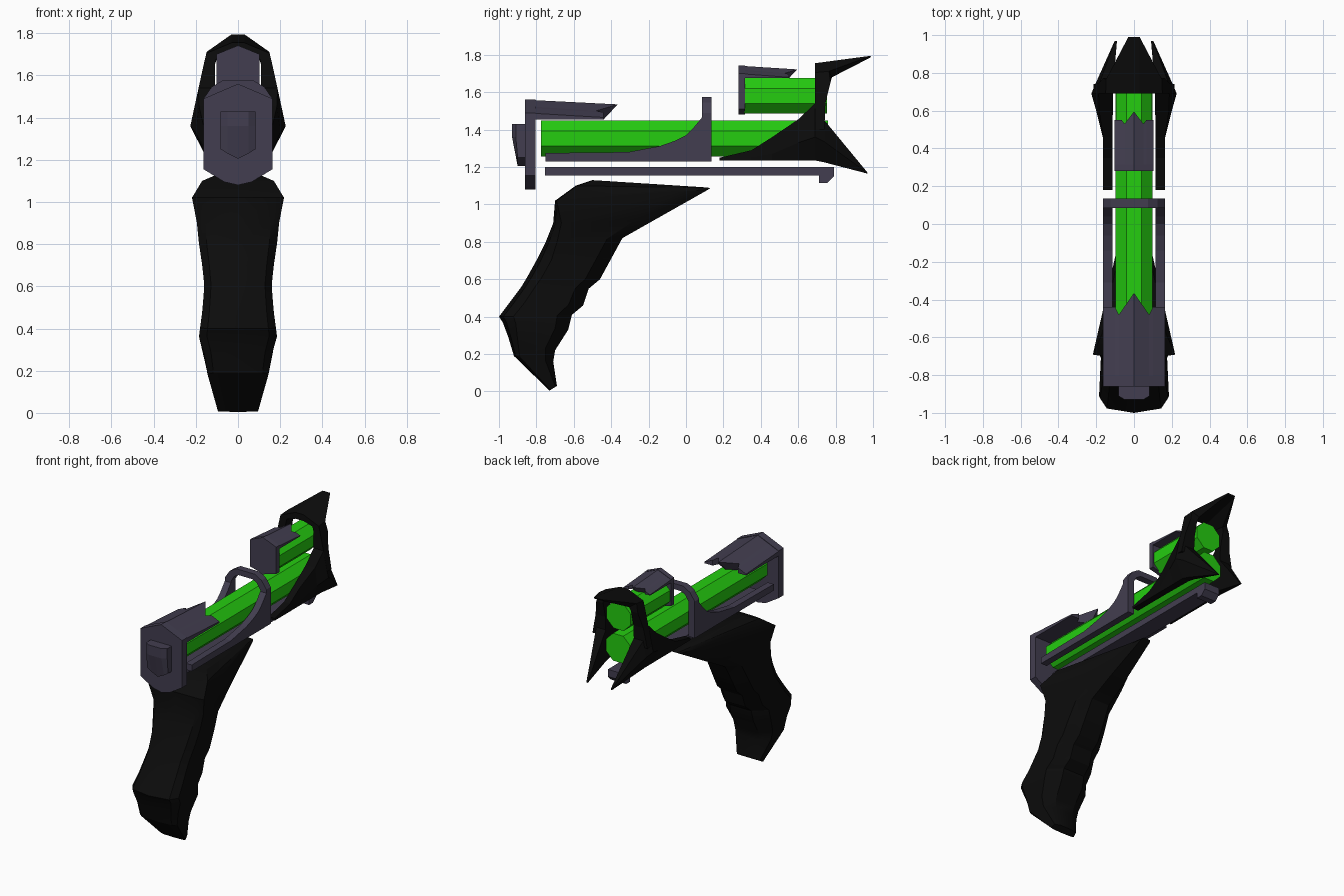
import bpy, bmesh, math

cube = bpy.data.objects.get("Cube")
if cube:
    bpy.data.objects.remove(cube, do_unlink=True)


def material(name, rgb, rough=0.7):
    m = bpy.data.materials.new(name)
    m.use_nodes = True
    m.diffuse_color = (*rgb, 1)
    bsdf = m.node_tree.nodes["Principled BSDF"]
    bsdf.inputs["Base Color"].default_value = (*rgb, 1)
    bsdf.inputs["Roughness"].default_value = rough
    return m


GREEN = material("bright green", (0.018, 0.61, 0.005))
GREY = material("purple grey", (0.055, 0.048, 0.08))
BLACK = material("matte black", (0.0035, 0.0035, 0.0035))


def flip(section):
    return [(-x, y, z) for x, y, z in section]


def loft(name, sections, mat, mirror=False, smooth=False):
    """Skin a row of matching cross-sections and cap both ends."""
    bm = bmesh.new()
    rows = [sections, [flip(s) for s in sections]] if mirror else [sections]
    for row in rows:
        rings = [[bm.verts.new(p) for p in s] for s in row]
        n = len(rings[0])
        for a, b in zip(rings, rings[1:]):
            for i in range(n):
                j = (i + 1) % n
                bm.faces.new((a[i], a[j], b[j], b[i]))
        bm.faces.new(rings[0])
        bm.faces.new(rings[-1])
    bmesh.ops.remove_doubles(bm, verts=bm.verts, dist=0.0002)
    bmesh.ops.recalc_face_normals(bm, faces=bm.faces)
    me = bpy.data.meshes.new(name)
    bm.to_mesh(me)
    bm.free()
    me.materials.append(mat)
    ob = bpy.data.objects.new(name, me)
    bpy.context.collection.objects.link(ob)
    if smooth:
        bpy.ops.object.select_all(action="DESELECT")
        ob.select_set(True)
        bpy.context.view_layer.objects.active = ob
        bpy.ops.object.shade_smooth_by_angle(angle=math.radians(28))
    return ob


def arch(half):
    """Complete a half arch by reflecting its sections across x = 0."""
    return half + [flip(s) for s in reversed(half)]


# Octagonal energy tubes
def tube(name, y0, y1, zc, apothem):
    r = apothem / math.cos(math.pi / 8)
    ring = [(r * math.cos(math.pi / 8 + i * math.pi / 4),
             zc + r * math.sin(math.pi / 8 + i * math.pi / 4)) for i in range(8)]
    loft(name, [[(x, y, z) for x, z in ring] for y in (y0, y1)], GREEN)


tube("lower_tube", -0.775, 0.76, 1.353, 0.097)
tube("upper_tube", 0.31, 0.755, 1.58, 0.095)


# End plate plus ridged cover with a notched tip
def end_plate(name, y0, y1, w, top, side, low, bottom):
    half = [(0, top), (w, side), (w, low), (w * 0.4, bottom + 0.015), (0, bottom)]
    outline = half + [(-x, z) for x, z in reversed(half[1:-1])]
    loft(name, [[(x, y, z) for x, z in outline] for y in (y0, y1)], GREY)


def cover(name, y0, w, ridge, side, base, ends, drop):
    """ends: (x, y) of the notched rim from the outside to the middle."""
    cols = [(-x, y) for x, y in ends] + [(x, y) for x, y in reversed(ends[:-1])]
    y_base = ends[0][1]
    sections = []
    for x, y in cols:
        zt = side + (ridge - side) * (1 - abs(x) / w)
        sections.append([(x, y0, base), (x, min(y, y_base), base),
                         (x, y, zt - drop), (x, y0, zt)])
    loft(name, sections, GREY)


end_plate("rear_plate", -0.86, -0.805, 0.163, 1.56, 1.49, 1.155, 1.08)
cover("rear_cover", -0.86, 0.163, 1.56, 1.49, 1.455,
      [(0.163, -0.44), (0.10, -0.44), (0.08, -0.48), (0, -0.365)], 0.025)
end_plate("upper_plate", 0.28, 0.315, 0.103, 1.742, 1.70, 1.51, 1.48)
cover("upper_cover", 0.28, 0.103, 1.742, 1.70, 1.675,
      [(0.103, 0.55), (0.065, 0.55), (0.05, 0.53), (0, 0.595)], 0.02)

# Faceted button on the rear plate
button = []
for x, zb, yf in ((-0.082, 1.25, -0.91), (-0.05, 1.23, -0.93), (0, 1.205, -0.93),
                  (0.05, 1.23, -0.93), (0.082, 1.25, -0.91)):
    button.append([(x, -0.855, zb), (x, -0.90, zb), (x, yf, 1.36),
                   (x, yf, 1.43), (x, -0.855, 1.43)])
loft("rear_button", button, GREY)

# Cradle rails sweeping up into a loop over the tube
rail = [(-0.75, 1.275), (-0.31, 1.28), (-0.14, 1.312), (-0.06, 1.34), (0.0, 1.37),
        (0.04, 1.41), (0.085, 1.465), (0.135, 1.465)]
loft("cradle_rails", [[(0.115, y, 1.23), (0.163, y, 1.23), (0.163, y, zt), (0.115, y, zt)]
                      for y, zt in rail], GREY, mirror=True)
loop = [((0.163, 1.45), (0.115, 1.45)), ((0.163, 1.49), (0.115, 1.475)),
        ((0.125, 1.545), (0.09, 1.515)), ((0.075, 1.575), (0.055, 1.535))]
loft("cradle_loop", arch([[(ox, 0.085, oz), (ox, 0.135, oz), (ix, 0.135, iz), (ix, 0.085, iz)]
                          for (ox, oz), (ix, iz) in loop]), GREY)

# Rod slung underneath with a hooked tip
rod = [(-0.755, 1.155), (-0.755, 1.20), (0.79, 1.20), (0.79, 1.15),
       (0.755, 1.115), (0.71, 1.115), (0.71, 1.155)]
loft("under_rod", [[(x, y, z) for y, z in rod] for x in (-0.06, 0.06)], GREY)

# Muzzle guard: swept side arms ending in lower spikes
# y, bottom z, middle z, top z, inner x, outer x at bottom, middle, top
arms = [(0.18, 1.235, 1.24, 1.25, 0.115, 0.163, 0.163, 0.163),
        (0.35, 1.235, 1.25, 1.29, 0.115, 0.163, 0.163, 0.163),
        (0.46, 1.235, 1.27, 1.36, 0.115, 0.163, 0.165, 0.163),
        (0.60, 1.235, 1.33, 1.455, 0.112, 0.163, 0.20, 0.185),
        (0.69, 1.235, 1.36, 1.54, 0.11, 0.163, 0.226, 0.187),
        (0.74, 1.225, 1.335, 1.45, 0.11, 0.155, 0.205, 0.185),
        (0.97, 1.165, 1.168, 1.171, 0.09, 0.10, 0.102, 0.10)]
loft("muzzle_guard_arms", [[(xi, y, zb), (xb, y, zb), (xm, y, zm), (xt, y, zt), (xi, y, zt)]
                           for y, zb, zm, zt, xi, xb, xm, xt in arms], BLACK, mirror=True)

# Muzzle guard: arch over the upper tube with a top spike
half = [[(xi, 0.69, z), (xo, 0.69, z), (xo, yb, z), (xi, yb, z)]
        for z, xi, xo, yb in ((1.40, 0.11, 0.215, 0.74), (1.54, 0.11, 0.187, 0.745),
                              (1.65, 0.11, 0.163, 0.772))]
half.append([(0.10, 0.69, 1.69), (0.15, 0.69, 1.705), (0.148, 0.765, 1.712), (0.10, 0.78, 1.68)])
half.append([(0.03, 0.69, 1.71), (0.03, 0.69, 1.755), (0.03, 0.99, 1.795), (0.03, 0.985, 1.785)])
loft("muzzle_guard_arch", arch(half), BLACK)

# Raked grip: (back y, z), (front y, z), back half-width, front half-width, corner cut
grip = [((-0.73, 0.005), (-0.69, 0.03), 0.095, 0.09, 0.1),
        ((-0.92, 0.19), (-0.71, 0.16), 0.145, 0.14, 0.15),
        ((-0.95, 0.29), (-0.70, 0.22), 0.16, 0.155, 0.2),
        ((-0.98, 0.37), (-0.63, 0.33), 0.185, 0.175, 0.2),
        ((-1.0, 0.40), (-0.61, 0.41), 0.18, 0.168, 0.2),
        ((-0.94, 0.48), (-0.55, 0.46), 0.17, 0.16, 0.2),
        ((-0.88, 0.56), (-0.52, 0.55), 0.163, 0.155, 0.2),
        ((-0.85, 0.61), (-0.46, 0.60), 0.16, 0.155, 0.2),
        ((-0.80, 0.70), (-0.40, 0.71), 0.17, 0.15, 0.2),
        ((-0.75, 0.80), (-0.34, 0.82), 0.185, 0.14, 0.15),
        ((-0.71, 0.90), (-0.16, 0.922), 0.195, 0.12, 0.08),
        ((-0.70, 1.02), (0.12, 1.08), 0.218, 0.07, 0.01),
        ((-0.59, 1.10), (0.13, 1.088), 0.17, 0.05, 0.01),
        ((-0.50, 1.13), (0.11, 1.091), 0.10, 0.03, 0.01)]
sections = []
for (yb, zb), (yf, zf), wb, wf, cut in grip:
    ring = [(0.8 * wb, 0.3 * cut), (wb, cut), (wf, 0.8), (0.5 * wf, 1.0)]
    ring = [(0, 0)] + ring + [(-x, t) for x, t in reversed(ring)]
    sections.append([(x, yb + (yf - yb) * t, zb + (zf - zb) * t) for x, t in ring])
loft("grip", sections, BLACK, smooth=True)
